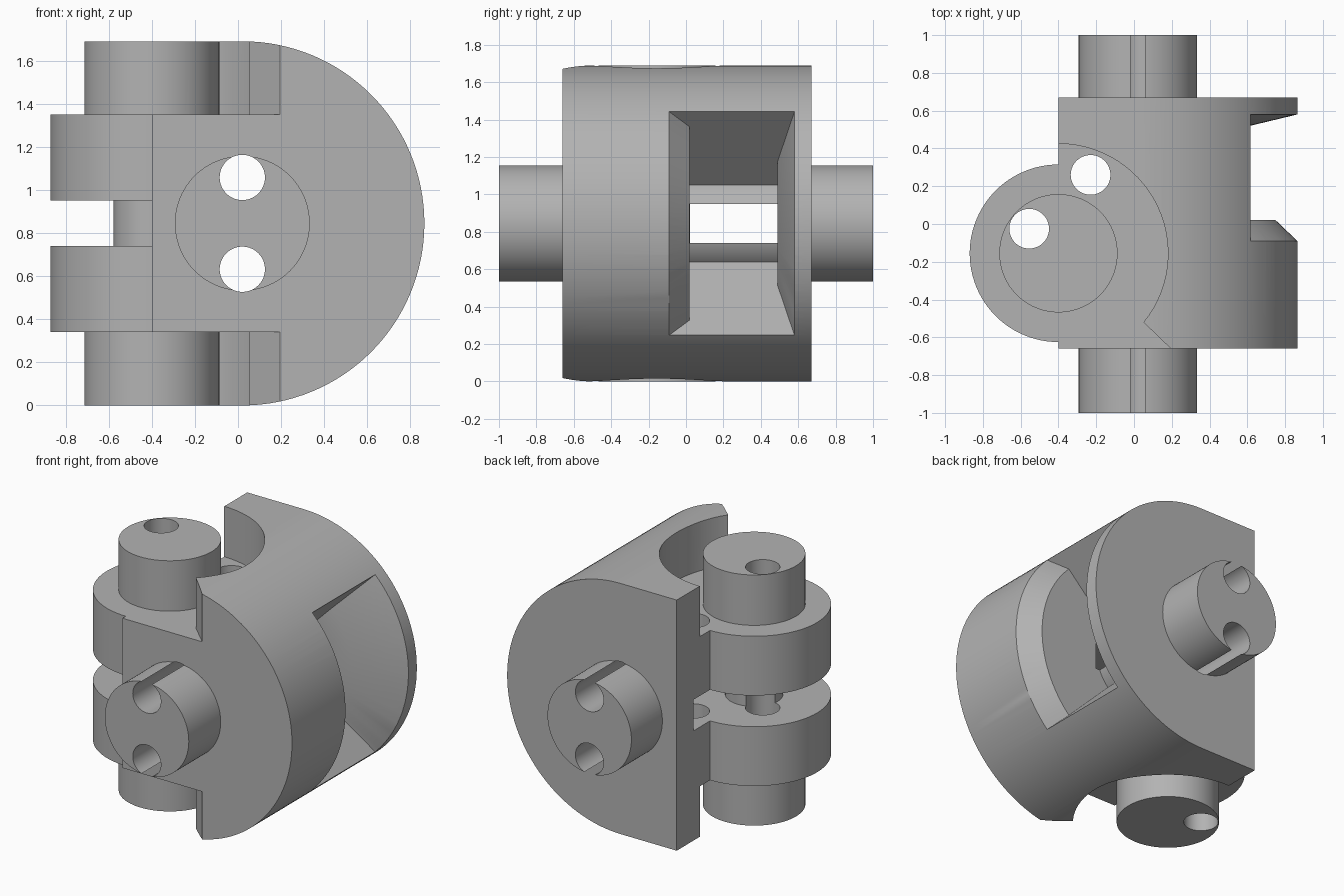
import bpy, bmesh, math
from mathutils import Vector, Matrix

cube = bpy.data.objects.get("Cube")
if cube:
    bpy.data.objects.remove(cube, do_unlink=True)

MID = 0.845                            # height of the horizontal axis, radius of the body
AXIS_X = 0.02
HINGE = Vector((-0.4, -0.155, 0))      # vertical hinge axis

grey = bpy.data.materials.new("plain_grey")
grey.use_nodes = True
grey.diffuse_color = (0.45, 0.45, 0.45, 1)
grey.node_tree.nodes["Principled BSDF"].inputs["Base Color"].default_value = (0.45, 0.45, 0.45, 1)


def make(name, bm):
    bmesh.ops.recalc_face_normals(bm, faces=bm.faces)
    mesh = bpy.data.meshes.new(name)
    bm.to_mesh(mesh)
    bm.free()
    mesh.materials.append(grey)
    ob = bpy.data.objects.new(name, mesh)
    bpy.context.collection.objects.link(ob)
    return ob


def prism(name, points, offset):
    """Closed outline pushed along an offset vector."""
    bm = bmesh.new()
    face = bm.faces.new([bm.verts.new(p) for p in points])
    new = bmesh.ops.extrude_face_region(bm, geom=[face], use_keep_orig=True)["geom"]
    bmesh.ops.translate(bm, vec=offset, verts=[v for v in new if isinstance(v, bmesh.types.BMVert)])
    return make(name, bm)


def cylinder(name, axis, centre, radius, start, end):
    bm = bmesh.new()
    bmesh.ops.create_cone(bm, cap_ends=True, segments=96, radius1=radius, radius2=radius, depth=end - start)
    middle = (start + end) / 2
    if axis == "Y":
        bmesh.ops.rotate(bm, verts=bm.verts, matrix=Matrix.Rotation(math.pi / 2, 3, "X"))
        move = Vector((centre[0], middle, centre[1]))
    else:
        move = Vector((centre[0], centre[1], middle))
    bmesh.ops.translate(bm, vec=move, verts=bm.verts)
    return make(name, bm)


def box(name, low, high):
    pts = [(low[0], low[1], low[2]), (high[0], low[1], low[2]),
           (high[0], high[1], low[2]), (low[0], high[1], low[2])]
    return prism(name, pts, Vector((0, 0, high[2] - low[2])))


def combine(target, tool, operation):
    mod = target.modifiers.new(tool.name, "BOOLEAN")
    mod.operation = operation
    mod.solver = "EXACT"
    mod.object = tool
    bpy.context.view_layer.objects.active = target
    bpy.ops.object.modifier_apply(modifier=mod.name)
    bpy.data.objects.remove(tool, do_unlink=True)


def add(tool):
    combine(body, tool, "UNION")


def cut(tool):
    combine(body, tool, "DIFFERENCE")


# D-shaped main body
outline = [(-0.4, -0.66, 0)]
for i in range(65):
    a = -math.pi / 2 + math.pi * i / 64
    outline.append((AXIS_X + MID * math.cos(a), -0.66, MID + MID * math.sin(a)))
outline.append((-0.4, -0.66, 2 * MID))
body = prism("joint_body", outline, Vector((0, 1.33, 0)))

# Round pockets above and below the hinge, with a flared front corner
for low, high in ((-0.2, 0.34), (1.35, 1.9)):
    pocket = [(0.34, -0.8, low), (0.05, -0.52, low)]
    for i in range(1, 49):
        a = math.radians(-39 + 219 * i / 48)
        pocket.append((HINGE.x + 0.58 * math.cos(a), HINGE.y + 0.58 * math.sin(a), low))
    pocket.append((-0.98, -0.8, low))
    cut(prism("pocket_cutter", pocket, Vector((0, 0, high - low))))

# Hinge lug, split by a slot that runs into the body
add(cylinder("hinge_lug", "Z", HINGE, 0.47, 0.34, 1.35))
cut(box("outer_slot", (-1, -0.8, 0.74), (-0.4, 0.8, 0.95)))
cut(box("inner_slot", (-0.6, -0.5, 0.74), (0.32, 0.49, 0.95)))

# Quarter-turn window around the horizontal hub
profile = [(0.29, 0.02), (0.73, 0.02), (0.845, -0.09), (0.9, -0.143),
           (0.9, 0.594), (0.845, 0.58), (0.47, 0.49), (0.29, 0.49)]
bm = bmesh.new()
turn = math.pi / 4
verts = [bm.verts.new((AXIS_X + r * math.cos(turn), y, MID + r * math.sin(turn))) for r, y in profile]
edges = [bm.edges.new((v, verts[i - 1])) for i, v in enumerate(verts)]
bmesh.ops.spin(bm, geom=verts + edges, cent=(AXIS_X, 0, MID), axis=(0, 1, 0),
               angle=math.pi / 2, steps=32)
bmesh.ops.remove_doubles(bm, verts=bm.verts, dist=0.0001)
bmesh.ops.holes_fill(bm, edges=[e for e in bm.edges if e.is_boundary], sides=0)
cut(make("window_cutter", bm))

# Hinge core and projecting pins
add(cylinder("hinge_core", "Z", HINGE, 0.177, 0.7, 1.0))
for low, high in ((0, 0.4), (1.3, 2 * MID)):
    add(cylinder("upright_pin", "Z", HINGE, 0.313, low, high))
for low, high in ((-1, -0.6), (0.62, 1)):
    add(cylinder("level_pin", "Y", (AXIS_X, MID), 0.313, low, high))

# Through holes
for side in (-1, 1):
    cut(cylinder("level_hole", "Y", (AXIS_X, MID + side * 0.213), 0.105, -1.2, 1.2))
for spot in ((-0.555, -0.025), (-0.23, 0.26)):
    cut(cylinder("upright_hole", "Z", spot, 0.105, -0.2, 1.9))

bpy.ops.object.select_all(action="DESELECT")
body.select_set(True)
bpy.context.view_layer.objects.active = body
bpy.ops.object.shade_smooth_by_angle(angle=math.radians(25))
